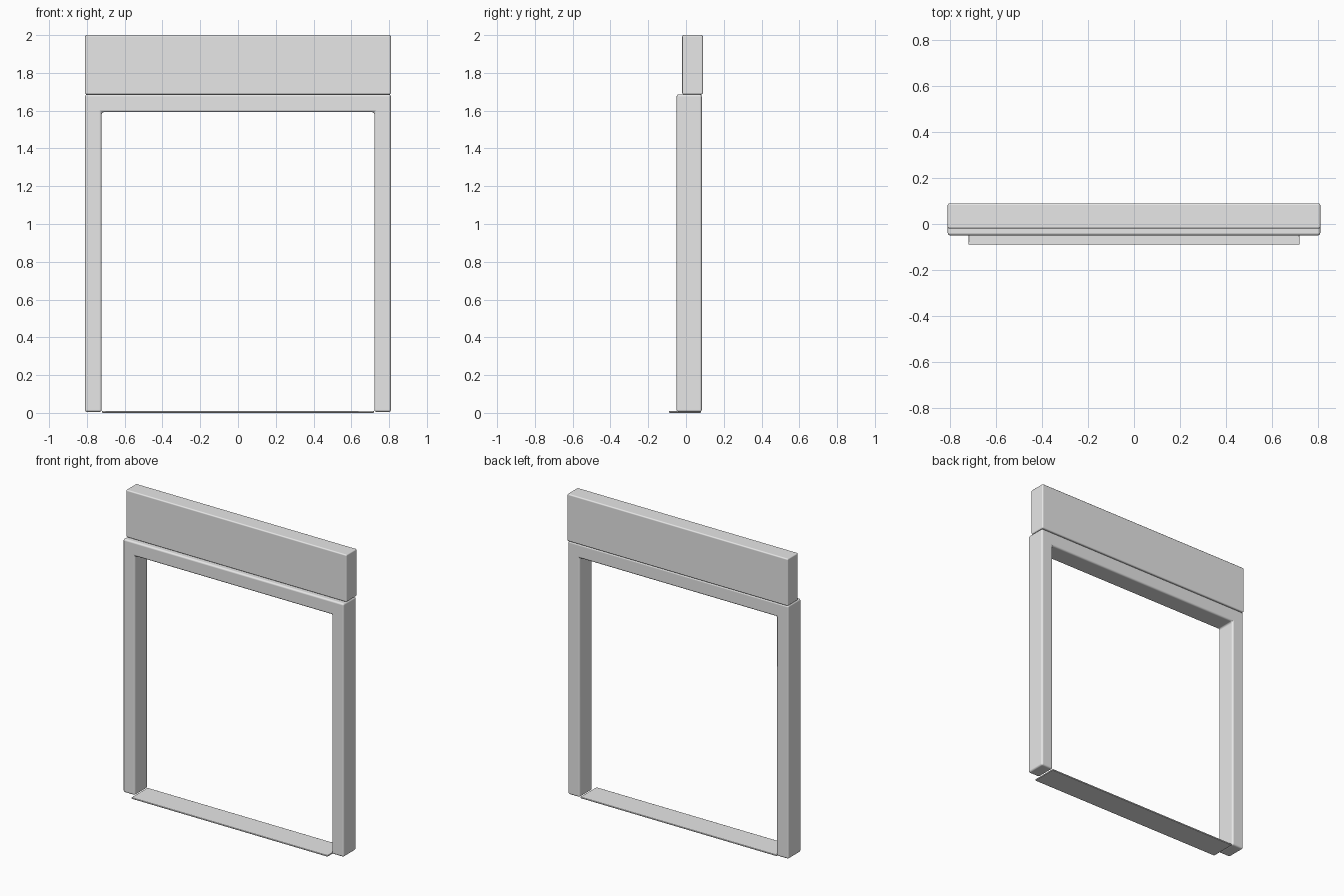
import bpy
import bmesh

cube = bpy.data.objects.get("Cube")
if cube:
    bpy.data.objects.remove(cube, do_unlink=True)

# Single plain grey
grey = bpy.data.materials.new("plain grey")
grey.use_nodes = True
grey.diffuse_color = (0.8, 0.8, 0.8, 1)
grey.node_tree.nodes["Principled BSDF"].inputs["Base Color"].default_value = (0.8, 0.8, 0.8, 1)


def extruded(name, outline, front, back, bevel, segments=3):
    """Extrude an x-z outline from front to back along y and round its edges."""
    bm = bmesh.new()
    face = bm.faces.new([bm.verts.new((x, front, z)) for x, z in outline])
    moved = bmesh.ops.extrude_face_region(bm, geom=[face])["geom"]
    verts = [v for v in moved if isinstance(v, bmesh.types.BMVert)]
    bmesh.ops.translate(bm, verts=verts, vec=(0, back - front, 0))
    bmesh.ops.recalc_face_normals(bm, faces=bm.faces)
    mesh = bpy.data.meshes.new(name)
    bm.to_mesh(mesh)
    bm.free()
    mesh.materials.append(grey)
    obj = bpy.data.objects.new(name, mesh)
    bpy.context.collection.objects.link(obj)
    bpy.ops.object.select_all(action="DESELECT")
    obj.select_set(True)
    bpy.context.view_layer.objects.active = obj
    bpy.ops.object.shade_smooth_by_angle(angle=0.7)
    mod = obj.modifiers.new("rounded edges", "BEVEL")
    mod.width = bevel
    mod.segments = segments
    mod.harden_normals = True
    return obj


def box_outline(half_width, bottom, top):
    return [(-half_width, bottom), (half_width, bottom),
            (half_width, top), (-half_width, top)]


# Door frame: two posts joined by a lintel, one continuous piece
outer, inner = 0.81, 0.722
foot, lintel_bottom, frame_top = 0.005, 1.592, 1.686
half = [(inner, lintel_bottom), (inner, foot), (outer, foot), (outer, frame_top)]
frame_outline = half + [(-x, z) for x, z in reversed(half)]
extruded("door_frame", frame_outline, -0.05, 0.084, 0.012)

# Header board above the lintel
extruded("header_board", box_outline(outer, 1.686, 2.0), -0.02, 0.09, 0.008)

# Thin threshold between the posts, standing proud at the front
extruded("threshold", box_outline(0.72, 0.0, 0.01), -0.09, 0.08, 0.004, 2)
